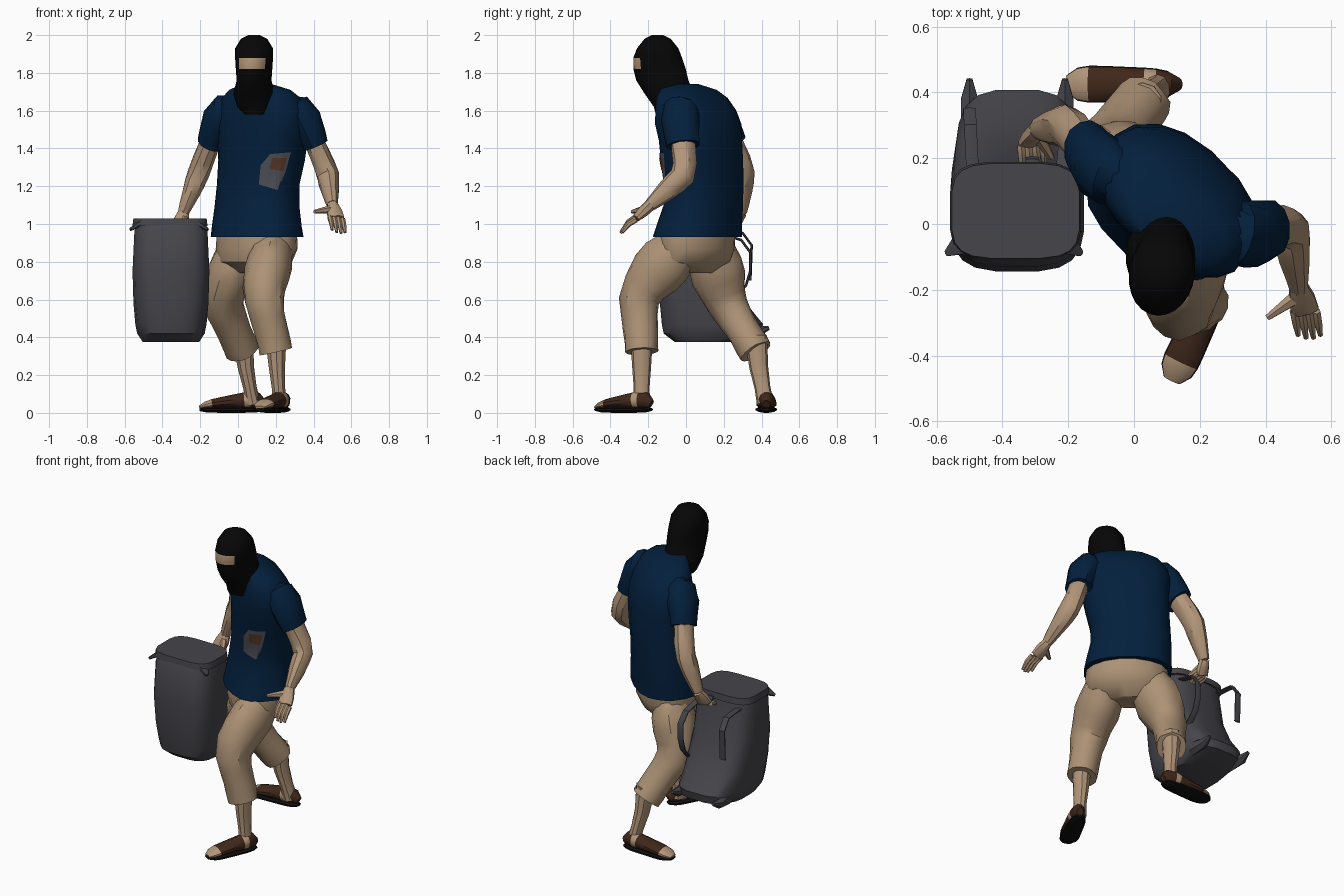
import bpy, bmesh, math, random
from mathutils import Vector
from mathutils.bvhtree import BVHTree

random.seed(4)
if "Cube" in bpy.data.objects:
    bpy.data.objects.remove(bpy.data.objects["Cube"])


def material(name, *rgb):
    mat = bpy.data.materials.new(name)
    mat.use_nodes = True
    mat.diffuse_color = (*rgb, 1)
    shader = mat.node_tree.nodes["Principled BSDF"]
    shader.inputs["Base Color"].default_value = (*rgb, 1)
    return mat


NAVY = material("navy cloth", .001, .014, .046)
TAN = material("tan cloth", .42, .29, .18)
SKIN = material("skin", .44, .3, .19)
BLACK = material("black knit", .002, .002, .002)
SOLE = material("dark sole", .005, .004, .004)
LEATHER = material("brown leather", .05, .02, .01)
GREY = material("grey canvas", .06, .06, .07)
PATCH = material("faded patch", .08, .08, .1)
RUST = material("rust stain", .1, .04, .02)

X, Y, Z = Vector((1, 0, 0)), Vector((0, 1, 0)), Vector((0, 0, 1))
BODY_SIDE = (X * 6 - Y * 5).normalized()


def finish(name, mesh_data, materials):
    mesh = bpy.data.meshes.new(name)
    mesh_data.to_mesh(mesh)
    part = bpy.data.objects.new(name, mesh)
    bpy.context.collection.objects.link(part)
    for mat in materials:
        mesh.materials.append(mat)
    bpy.ops.object.select_all(action='DESELECT')
    part.select_set(True)
    bpy.context.view_layer.objects.active = part
    bpy.ops.object.shade_smooth_by_angle(angle=math.radians(35))


def rounded(sections):
    """Cut the corners of a path once, keeping both ends."""
    result = [sections[0]]
    for start, end in zip(sections, sections[1:]):
        for share in (.25, .75):
            result.append([p + (q - p) * share for p, q in zip(start, end)])
    return result + [sections[-1]]


def loft(name, materials, sections, side=X, sides=12, level=False, power=1,
         jitter=0, rule=lambda index, centre: 0):
    """Skin ellipses (x, y, z, side radius, depth radius) along a path."""
    bm = bmesh.new()
    points = [Vector(section[:3]) for section in sections]
    rings = []
    for index, section in enumerate(sections):
        before = points[max(index - 1, 0)]
        after = points[min(index + 1, len(points) - 1)]
        along = Z if level else (after - before).normalized()
        across = (side - along * side.dot(along)).normalized()
        depth = along.cross(across)
        ring = []
        for step in range(sides):
            angle = math.tau * (step + .5) / sides
            u, v = math.cos(angle), math.sin(angle)
            u = math.copysign(abs(u) ** power, u) * section[3]
            v = math.copysign(abs(v) ** power, v) * section[4]
            scale = 1 + random.uniform(-jitter, jitter)
            ring.append(bm.verts.new(points[index] + (across * u + depth * v) * scale))
        rings.append(ring)
    for index, (low, high) in enumerate(zip(rings, rings[1:])):
        for step in range(sides):
            after = (step + 1) % sides
            face = bm.faces.new((low[step], low[after], high[after], high[step]))
            face.material_index = rule(index, face.calc_center_median())
    for ring, index, point in ((rings[0][::-1], 0, points[0]),
                               (rings[-1], len(rings) - 2, points[-1])):
        bm.faces.new(ring).material_index = rule(index, point)
    bmesh.ops.recalc_face_normals(bm, faces=bm.faces)
    finish(name, bm, materials)
    return bm


# Balaclava with an eye opening and a collar spread over the chest
profile = [(-.13, 1.58, .05, .03), (-.09, 1.62, .09, .08), (-.09, 1.69, .11, .13),
           (-.125, 1.76, .09, .14), (-.14, 1.82, .095, .14), (-.15, 1.88, .1, .13),
           (-.15, 1.93, .1, .11), (-.15, 1.98, .07, .07), (-.15, 2, .03, .03)]
loft("balaclava", [BLACK, SKIN], [(.085, *section) for section in profile],
     side=X - Y * .2, sides=24, level=True,
     rule=lambda index, centre: int(index == 4 and centre.y < -.245))

# Shirt
shirt = loft("shirt_body", [NAVY], rounded([
    (.1, .06, .93, .26, .195), (.1, .1, 1.15, .23, .17), (.13, .08, 1.4, .25, .18),
    (.13, .06, 1.57, .275, .17), (.12, .02, 1.7, .22, .12), (.1, -.01, 1.74, .08, .07)]),
    side=BODY_SIDE, sides=18, level=True, power=.85, jitter=.015)


# Worn marks laid on the shirt front
def mark(name, mat, outline, lift):
    tree = BVHTree.FromBMesh(shirt)
    bm = bmesh.new()
    bm.faces.new([bm.verts.new((x, -1, z)) for x, z in outline])
    bmesh.ops.triangulate(bm, faces=bm.faces)
    bmesh.ops.subdivide_edges(bm, edges=bm.edges, cuts=5, use_grid_fill=True)
    for vert in bm.verts:
        hit = tree.ray_cast(vert.co, Y)[0]
        if hit:
            vert.co = hit - Y * lift
    finish(name, bm, [mat])


mark("shirt_patch", PATCH, [(.11, 1.21), (.21, 1.18), (.25, 1.27), (.28, 1.38),
                            (.17, 1.37), (.12, 1.31)], .005)
mark("shirt_stain", RUST, [(.17, 1.29), (.24, 1.28), (.26, 1.35), (.18, 1.35)], .008)


# Arms: sleeve, bare arm, palm, four fingers and a thumb
def arm(name, shoulder, elbow, wrist, knuckle, tip, thumb, across):
    shoulder, elbow, wrist, knuckle, tip, thumb, across = map(
        Vector, (shoulder, elbow, wrist, knuckle, tip, thumb, across))
    across.normalize()
    inner = shoulder.lerp(Vector((.12, .05, 1.64)), .4)
    loft(name + "_sleeve", [NAVY], rounded([
        (*inner, .06, .07), (*shoulder, .1, .11),
        (*shoulder.lerp(elbow, .55), .07, .09)]), jitter=.02)
    loft(name + "_arm", [SKIN], rounded([
        (*shoulder.lerp(elbow, .4), .055, .065), (*elbow, .06, .065),
        (*elbow.lerp(wrist, .4), .055, .06), (*wrist, .03, .034)]), sides=10, jitter=.04)
    loft(name + "_palm", [SKIN], [
        (*wrist, .03, .033), (*wrist.lerp(knuckle, .5), .043, .03),
        (*knuckle, .046, .02)], side=across, sides=8)
    for number in range(4):
        offset = across * (number - 1.5) * .023
        base, end = knuckle + offset, tip + offset
        end = end.lerp(base, .1 * abs(number - 1.5))
        loft(f"{name}_finger_{number + 1}", [SKIN], [
            (*base, .014, .016), (*(base.lerp(end, .55) + Z * .012), .013, .014),
            (*end, .008, .008)], side=across, sides=6)
    root = wrist.lerp(knuckle, .3)
    loft(name + "_thumb", [SKIN], [(*root, .025, .025), (*thumb, .01, .01)],
         side=Y, sides=6)


arm("left", (.335, -.035, 1.595), (.475, 0, 1.27), (.5, -.19, 1.1), (.52, -.265, 1.03),
    (.535, -.35, .95), (.405, -.285, 1.065), (1, 0, -.2))
arm("right", (-.085, .155, 1.595), (-.2, .3, 1.29), (-.29, .29, 1.06), (-.31, .25, .98),
    (-.305, .165, .94), (-.25, .2, .98), (1, .3, 0))

# Seat of the cropped trousers
loft("trouser_seat", [TAN], [
    (.08, .06, .74, .13, .07), (.09, .055, .8, .225, .15), (.1, .055, .87, .245, .175),
    (.1, .06, .95, .24, .17)], side=BODY_SIDE, sides=16, level=True, jitter=.015)


# Legs: trouser leg, shin and sandal with bare gaps in the upper
def leg(name, hip, knee, cuff, ankle, heel, toe):
    hip, knee, cuff, ankle, heel, toe = map(Vector, (hip, knee, cuff, ankle, heel, toe))
    loft(name + "_trouser_leg", [TAN], rounded([
        (*hip, .1, .11), (*hip.lerp(knee, .45), .125, .155), (*knee, .11, .11),
        (*knee.lerp(cuff, .5), .09, .09), (*cuff, .09, .088)]), sides=14, jitter=.05)
    loft(name + "_shin", [SKIN], [
        (*(cuff + Z * .08), .06, .06), (*cuff.lerp(ankle, .3), .045, .05),
        (*cuff.lerp(ankle, .7), .037, .042), (*ankle, .042, .045)], sides=10)
    sole, upper = [], []
    for step in range(11):
        share = step / 10
        taper = 1 - .55 * abs(2 * share - 1) ** 6
        width = (.045 + .014 * share) * taper
        height = (.056 - .036 * share) * taper
        point = heel.lerp(toe, share)
        sole.append((*(point + Z * .018), width * 1.06, .018 * taper))
        upper.append((*(point + Z * (height + .02)), width, height))
    side = (toe - heel).cross(Z)
    loft(name + "_sole", [SOLE], sole, side)
    loft(name + "_sandal_foot", [SKIN, LEATHER], upper, side,
         rule=lambda index, centre: int(index not in (2, 8, 9)))


leg("left", (.19, -.02, .89), (.13, -.25, .63), (.2, -.235, .325), (.22, -.235, .05),
    (.255, -.185, 0), (.115, -.475, 0))
leg("right", (.01, .13, .89), (-.09, .21, .59), (.025, .37, .325), (.08, .42, .05),
    (.135, .425, 0), (-.205, .425, 0))

# Backpack with a flared base
pack = [(.1, .375, .15, .16), (.14, .42, .18, .26), (.14, .47, .19, .27),
        (.09, .58, .2, .23), (.04, .75, .205, .185), (.03, .96, .195, .16),
        (.04, 1.03, .18, .13)]
loft("backpack_body", [GREY], [(-.355, *section) for section in pack],
     sides=20, level=True, power=.6)
loft("backpack_lid", [GREY], [(-.36, .04, .99, .2, .15), (-.36, .04, 1.03, .195, .145)],
     sides=20, level=True, power=.5)
for label, x in (("outer", -.54), ("inner", -.19)):
    out = math.copysign(.03, x + .36)
    loft(label + "_lid_corner", [GREY], [
        (x - out, -.05, 1.01, .05, .02), (x + out, -.09, .97, .01, .008)], side=Y, sides=6)
for label, x in (("outer", -.5), ("inner", -.21)):
    loft(label + "_base_corner", [GREY], [
        (x, .28, .44, .03, .05), (x, .38, .43, .03, .03), (x, .44, .45, .01, .01)], sides=6)


# Shoulder straps and carry handle
def strap(name, *path):
    loft(name, [GREY], rounded([(*point, .022, .007) for point in path]), sides=6)


strap("outer_strap", (-.49, .15, .96), (-.5, .35, .95), (-.5, .34, .7))
strap("inner_strap", (-.22, .15, .96), (-.2, .34, .9), (-.2, .34, .7), (-.2, .25, .6))
strap("carry_handle", (-.31, .12, 1), (-.31, .22, 1), (-.31, .15, .9))
